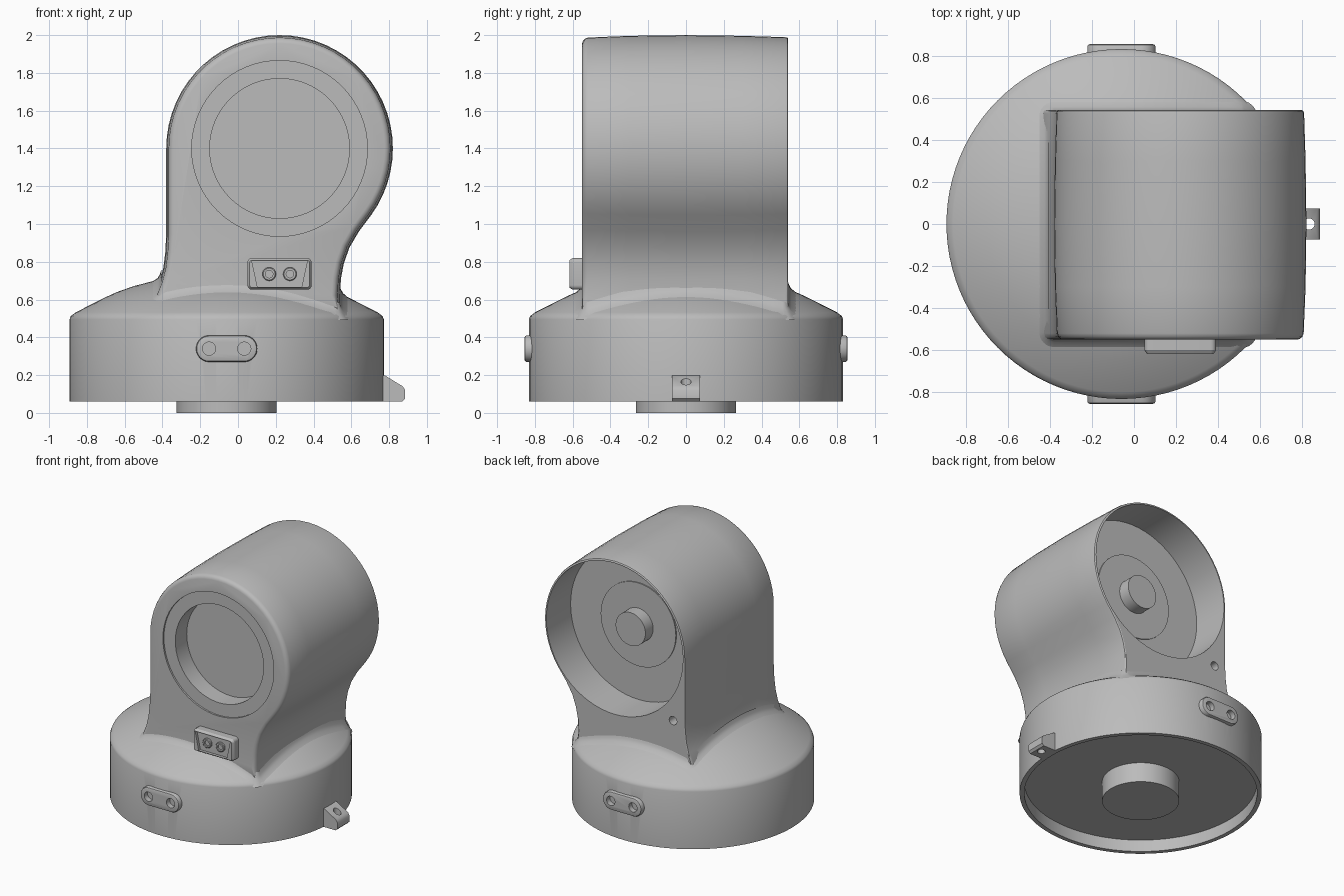
import bpy, bmesh
from math import cos, sin, pi, radians, hypot
from mathutils import Vector

cube = bpy.data.objects.get("Cube")
if cube:
    bpy.data.objects.remove(cube, do_unlink=True)

grey = bpy.data.materials.new("matte grey")
grey.use_nodes = True
colour = (0.5, 0.5, 0.5, 1)
grey.diffuse_color = colour
grey.node_tree.nodes["Principled BSDF"].inputs["Base Color"].default_value = colour

BX = -0.06             # base axis
HX, HZ = 0.22, 1.4     # head axis
parts = []


def loft(name, sections, axis, cap=True):
    """Skin (outline, depth) sections stacked along y or z."""
    bm = bmesh.new()
    rings = []
    for outline, d in sections:
        rings.append([bm.verts.new((u, d, v) if axis == "y" else (u, v, d))
                      for u, v in outline])
    for a, b in zip(rings, rings[1:]):
        for i in range(len(a)):
            j = (i + 1) % len(a)
            bm.faces.new((a[i], a[j], b[j], b[i]))
    if cap:
        bm.faces.new(rings[0])
        bm.faces.new(rings[-1])
    bmesh.ops.recalc_face_normals(bm, faces=bm.faces)
    mesh = bpy.data.meshes.new(name)
    bm.to_mesh(mesh)
    bm.free()
    ob = bpy.data.objects.new(name, mesh)
    bpy.context.collection.objects.link(ob)
    mesh.materials.append(grey)
    parts.append(ob)
    return ob


def circle(u, v, r, n=64):
    return [(u + r * cos(2 * pi * i / n), v + r * sin(2 * pi * i / n)) for i in range(n)]


def turned(name, u, v, profile, axis, n=64):
    return loft(name, [(circle(u, v, r, n), d) for r, d in profile], axis)


def rounded_rect(u0, u1, v0, v1, r, n=6):
    pts = []
    for k, (u, v) in enumerate([(u1 - r, v1 - r), (u0 + r, v1 - r),
                                (u0 + r, v0 + r), (u1 - r, v0 + r)]):
        for i in range(n + 1):
            a = pi / 2 * (k + i / n)
            pts.append((u + r * cos(a), v + r * sin(a)))
    return pts


def normals(pts):
    out = []
    for i in range(len(pts)):
        t = Vector(pts[(i + 1) % len(pts)]) - Vector(pts[i - 1])
        out.append(Vector((t.y, -t.x)).normalized())
    return out


def inset(pts, d):
    return [tuple(Vector(p) - n * d) for p, n in zip(pts, normals(pts))]


def cut(ob, cutter):
    mod = ob.modifiers.new("cut", "BOOLEAN")
    mod.operation = "DIFFERENCE"
    mod.solver = "EXACT"
    mod.object = cutter
    bpy.context.view_layer.objects.active = ob
    bpy.ops.object.modifier_apply(modifier=mod.name)


def discard(ob):
    parts.remove(ob)
    bpy.data.objects.remove(ob, do_unlink=True)


# Round base with a hollow underside and a shallow domed top
dome = [(0.832, 0.495), (0.825, 0.513), (0.80, 0.532), (0.64, 0.613),
        (0.58, 0.64), (0.49, 0.672), (0.36, 0.705), (0.1, 0.735)]
base = turned("base", BX, 0, [(0.80, 0.15), (0.80, 0.06), (0.832, 0.06)] + dome, "z", 96)
turned("bottom_spigot", BX, 0, [(0.265, 0), (0.265, 0.17)], "z")


def dome_height(x, y):
    r = hypot(x - BX, y)
    for (r0, z0), (r1, z1) in zip(dome, dome[1:]):
        if r >= r1:
            return z0 + (z1 - z0) * (min(r, r0) - r0) / (r1 - r0)
    return dome[-1][1]


# Head and neck: one keyhole outline, slightly barrelled and rounded at the ends
arc = [(HX + 0.6 * cos(radians(a)), HZ + 0.6 * sin(radians(a))) for a in range(-36, 181, 6)]
left = [(-0.38, 0.95), (-0.385, 0.85), (-0.395, 0.77), (-0.412, 0.70), (-0.44, 0.63), (-0.45, 0.5)]
right = [(0.535, 0.5), (0.54, 0.62), (0.545, 0.71), (0.56, 0.79), (0.59, 0.875), (0.64, 0.96)]
outline = arc + left + right
steps = [(-0.55, 0.044), (-0.546, 0.031), (-0.537, 0.02), (-0.52, 0.013), (-0.3, 0.004),
         (0, 0), (0.3, 0.004), (0.525, 0.011), (0.537, 0.014), (0.541, 0.02)]
head = loft("head_and_neck", [(inset(outline, d), y) for y, d in steps], "y")

for profile in ([(0.465, -0.6), (0.465, -0.537), (0.37, -0.537), (0.37, -0.4)],
                [(0.573, 0.6), (0.573, 0.25)]):
    cutter = turned("cutter", HX, HZ, profile, "y")
    cut(head, cutter)
    discard(cutter)
cutter = turned("cutter", -0.27, 0.91, [(0.032, 0.6), (0.032, 0.47)], "y", 24)
cut(head, cutter)
discard(cutter)

# Disc and knob inside the rear cup
turned("cup_disc", HX, HZ, [(0.315, 0.24), (0.315, 0.258)], "y")
turned("cup_knob", HX, HZ, [(0.125, 0.24), (0.125, 0.35)], "y", 48)

# Soft fillet where the neck meets the dome
foot = []
for a, b in zip(*(lambda c: (c, c[1:] + c[:1]))(rounded_rect(-0.41, 0.54, -0.545, 0.541, 0.03))):
    n = max(1, int((Vector(b) - Vector(a)).length / 0.05))
    foot += [tuple(Vector(a).lerp(Vector(b), i / n)) for i in range(n)]
fillet = loft("neck_fillet", [(inset(foot, d), 0) for d in (0.004, -0.004, -0.016, -0.045)], "z", False)
count = len(foot)
for i, v in enumerate(fillet.data.vertices):
    v.co.z = dome_height(v.co.x, v.co.y) + (0.05, 0.027, 0.01, -0.002)[i // count]

# Drilled oval pads on the front and back of the base
for side, name in ((-1, "front_pad"), (1, "back_pad")):
    oval = rounded_rect(BX - 0.162, BX + 0.162, 0.27, 0.41, 0.069, 10)
    pad = loft(name, [(oval, side * 0.78), (oval, side * 0.845),
                      (inset(oval, 0.004), side * 0.852), (inset(oval, 0.011), side * 0.855)], "y")
    for dx in (-0.093, 0.093):
        cutter = turned("cutter", BX + dx, 0.34, [(0.035, side * 0.9), (0.035, side * 0.815)], "y", 24)
        cut(pad, cutter)
        cut(base, cutter)
        discard(cutter)

# Connector panel with a tapered recess and two sockets
frame = rounded_rect(0.05, 0.39, 0.652, 0.82, 0.025)
panel = loft("connector_panel", [(frame, -0.52), (frame, -0.6),
                                 (inset(frame, 0.012), -0.618)], "y")
recess = [(0.073, 0.806), (0.103, 0.667), (0.337, 0.667), (0.367, 0.806)]
cutter = loft("cutter", [(recess, -0.65), (recess, -0.597)], "y")
cut(panel, cutter)
discard(cutter)
for x, name in ((0.165, "left_socket"), (0.275, "right_socket")):
    socket = turned(name, x, 0.735, [(0.036, -0.58), (0.036, -0.607), (0.031, -0.611)], "y", 24)
    cutter = turned("cutter", x, 0.735, [(0.02, -0.65), (0.02, -0.6)], "y", 24)
    cut(socket, cutter)
    discard(cutter)

# Drilled tab at the side of the base
side_profile = [(0.74, 0.06), (0.87, 0.06), (0.885, 0.075), (0.885, 0.12),
                (0.873, 0.14), (0.78, 0.197), (0.74, 0.2)]
tab = loft("side_tab", [(side_profile, -0.073), (side_profile, 0.073)], "y")
cutter = turned("cutter", 0.832, 0, [(0.027, 0), (0.027, 0.3)], "z", 24)
cut(tab, cutter)
discard(cutter)

# Smooth shading with crisp edges
bpy.ops.object.select_all(action="DESELECT")
for ob in parts:
    ob.select_set(True)
bpy.context.view_layer.objects.active = base
bpy.ops.object.shade_smooth_by_angle(angle=radians(32))
